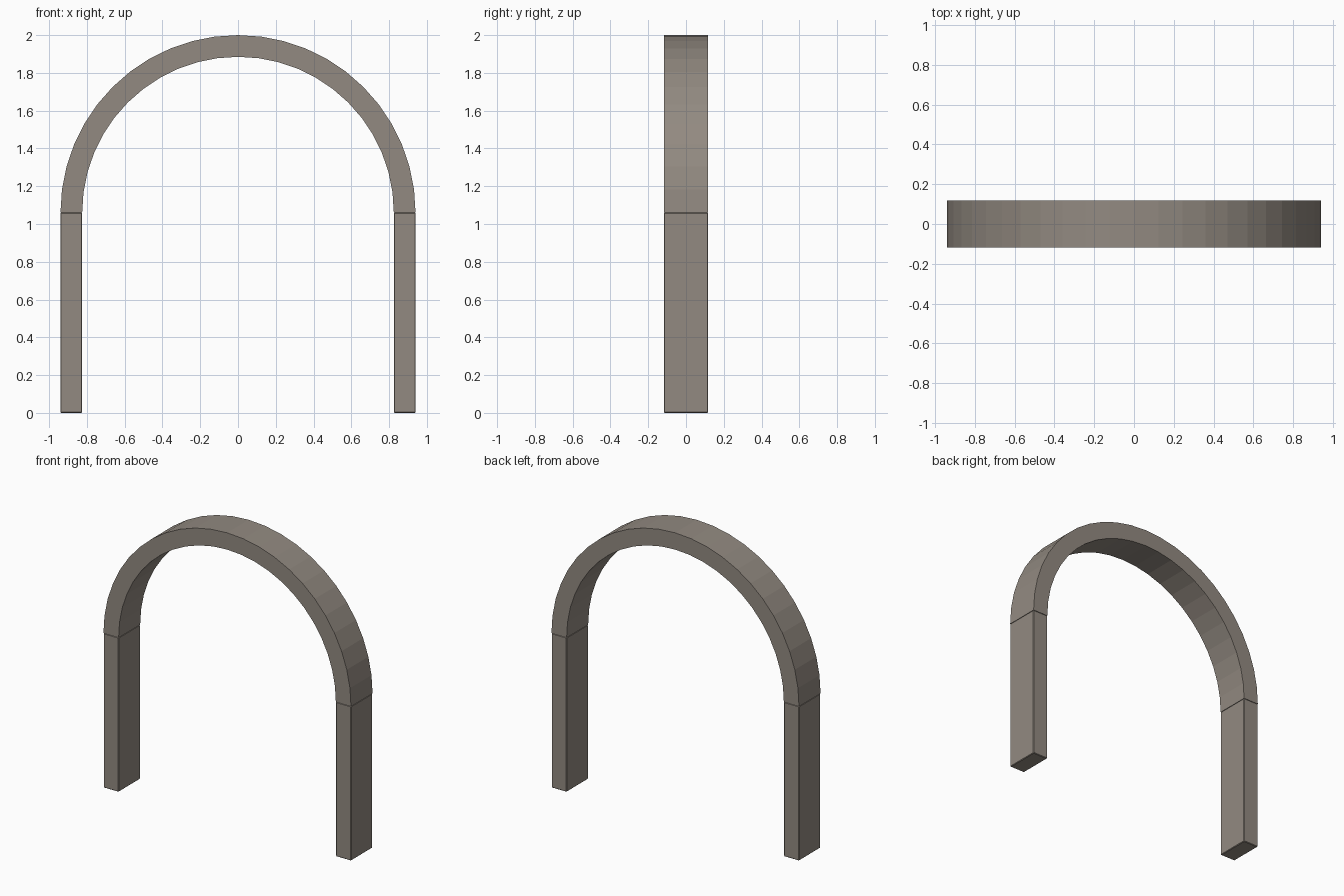
import bpy
import bmesh
from math import cos, sin, pi

cube = bpy.data.objects.get("Cube")
if cube:
    bpy.data.objects.remove(cube, do_unlink=True)

OUTER, INNER = 0.94, 0.825   # arch radii
SPRING = 1.06                # height where the arch starts
HALF_DEPTH = 0.117
SEGMENTS = 24

stone = bpy.data.materials.new("warm_grey_stone")
colour = (0.29, 0.255, 0.22, 1)
stone.diffuse_color = colour
stone.use_nodes = True
shader = stone.node_tree.nodes["Principled BSDF"]
shader.inputs["Base Color"].default_value = colour
shader.inputs["Roughness"].default_value = 0.9


def add_object(name, bm):
    bmesh.ops.recalc_face_normals(bm, faces=bm.faces)
    mesh = bpy.data.meshes.new(name)
    bm.to_mesh(mesh)
    bm.free()
    mesh.materials.append(stone)
    obj = bpy.data.objects.new(name, mesh)
    bpy.context.collection.objects.link(obj)
    return obj


# Half-ring arch: one rectangular section per step, joined by flat faces
bm = bmesh.new()
section = [(OUTER, -HALF_DEPTH), (OUTER, HALF_DEPTH),
           (INNER, HALF_DEPTH), (INNER, -HALF_DEPTH)]
rings = []
for i in range(SEGMENTS + 1):
    a = pi * i / SEGMENTS
    rings.append([bm.verts.new((r * cos(a), y, SPRING + r * sin(a))) for r, y in section])
for a, b in zip(rings, rings[1:]):
    for k in range(4):
        n = (k + 1) % 4
        bm.faces.new((a[k], a[n], b[n], b[k]))
bm.faces.new(rings[0])
bm.faces.new(rings[-1])
add_object("arch", bm)

# Posts: straight blocks with finely eased edges
for name, side in (("left_post", 1), ("right_post", -1)):
    bm = bmesh.new()
    bmesh.ops.create_cube(bm, size=1)
    for v in bm.verts:
        v.co.x = side * (OUTER + INNER) / 2 + v.co.x * (OUTER - INNER)
        v.co.y *= 2 * HALF_DEPTH
        v.co.z = (v.co.z + 0.5) * SPRING
    post = add_object(name, bm)
    bevel = post.modifiers.new("eased_edges", "BEVEL")
    bevel.width = 0.004
    bevel.segments = 1
